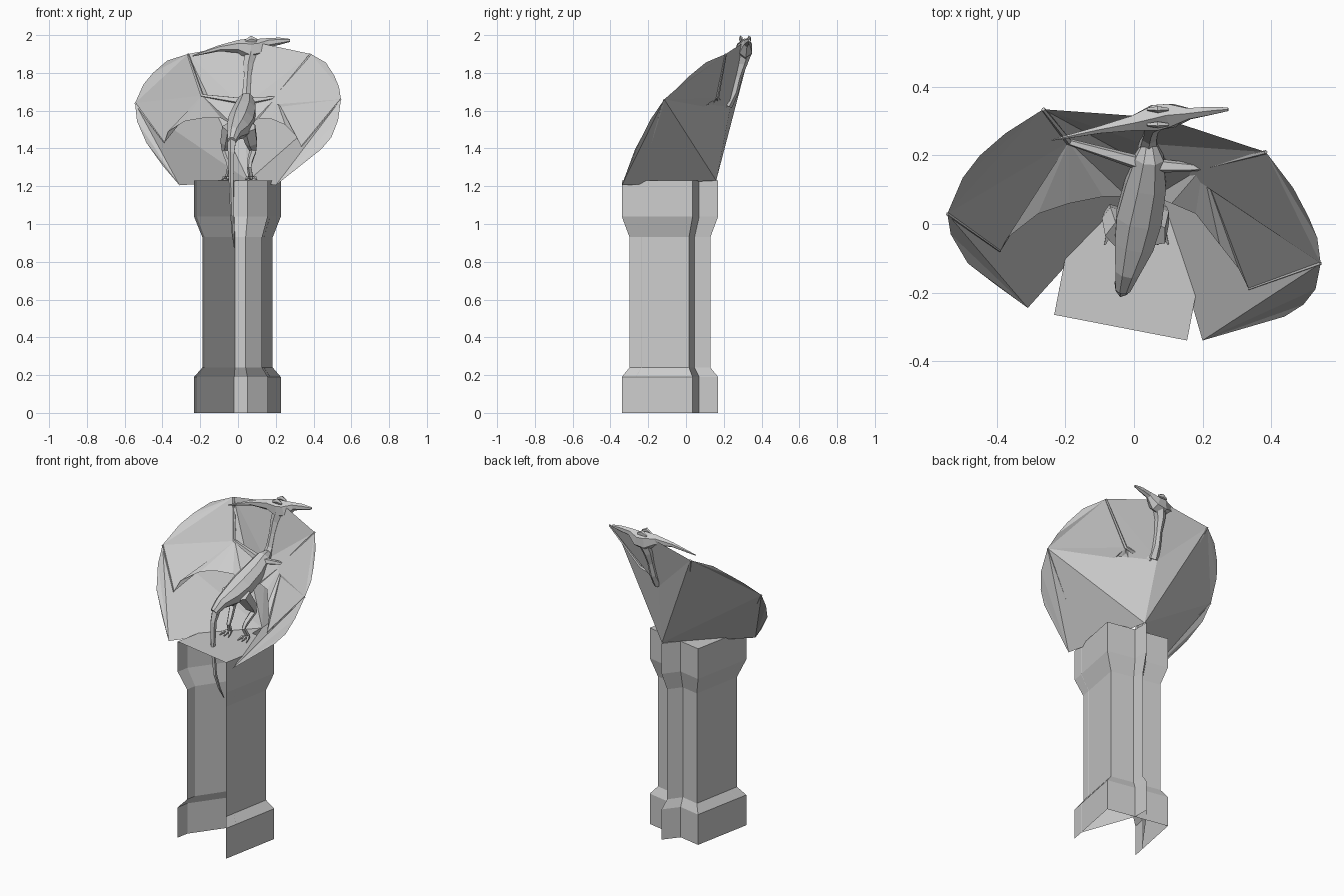
import bpy, bmesh, math
from mathutils import Vector


def make(name, verts, faces):
    mesh = bpy.data.meshes.new(name)
    mesh.from_pydata([tuple(v) for v in verts], [], faces)
    mesh.update()
    ob = bpy.data.objects.new(name, mesh)
    bpy.context.collection.objects.link(ob)
    return ob


def tube(name, path, sides=6, ref=(1, 0, 0), flat=1.0):
    """Loft low-poly rings along (x, y, z, radius) points; flat scales the width along ref."""
    pts = [Vector(p[:3]) for p in path]
    verts, faces = [], []
    for i, p in enumerate(pts):
        d = (pts[min(i + 1, len(pts) - 1)] - pts[max(i - 1, 0)]).normalized()
        u = Vector(ref)
        u = (u - d * u.dot(d)).normalized()
        v = d.cross(u)
        for k in range(sides):
            a = 2 * math.pi * (k + 0.5) / sides
            verts.append(p + path[i][3] * (u * math.cos(a) * flat + v * math.sin(a)))
    for i in range(len(pts) - 1):
        for k in range(sides):
            a, b = i * sides + k, i * sides + (k + 1) % sides
            faces.append((a, b, b + sides, a + sides))
    n = len(verts)
    faces += [tuple(range(sides))[::-1], tuple(range(n - sides, n))]
    return make(name, verts, faces)


def fan_sheet(name, strips):
    """Each strip is a hub followed by a chain of rim points, filled as triangles."""
    verts, faces = [], []
    for strip in strips:
        o = len(verts)
        verts += strip
        faces += [(o, o + i, o + i + 1) for i in range(1, len(strip) - 1)]
    ob = make(name, verts, faces)
    bm = bmesh.new()
    bm.from_mesh(ob.data)
    bmesh.ops.remove_doubles(bm, verts=bm.verts, dist=0.0005)
    bmesh.ops.recalc_face_normals(bm, faces=bm.faces)
    bm.to_mesh(ob.data)
    bm.free()
    return ob


def pillar_walls(name, plan, cap=False):
    """Sweep an open plan line up through the base, shaft and capital."""
    levels = [(0, 1), (0.19, 1), (0.24, 0.81), (0.93, 0.81), (1.04, 1), (1.23, 1)]
    verts = [(x * s, -0.085 + (y + 0.085) * (s + 0.03 * (s < 1)), z)
             for z, s in levels for x, y in plan]
    n = len(plan)
    faces = [(i * n + k, i * n + k + 1, (i + 1) * n + k + 1, (i + 1) * n + k)
             for i in range(len(levels) - 1) for k in range(n - 1)]
    if cap:
        faces.append(tuple(range(len(verts) - n, len(verts))))
    return make(name, verts, faces)


# Pillar: open front and bottom, a wedge rib on the back, slanted niche walls inside
pillar_walls("pillar", [(0.155, -0.34), (0.227, 0.035), (0.05, 0.07), (0.05, 0.17),
                        (-0.02, 0.082), (-0.16, 0.109), (-0.233, -0.265)], cap=True)
pillar_walls("pillar_niche", [(0.17, -0.266), (0.05, 0.07), (-0.02, 0.082), (-0.219, -0.19)])

# Key points of the cloak of wings
crown = (0.08, 0.31, 1.965)
nape = (0.025, 0.235, 1.62)
base = (0.055, 0.16, 1.23)
wings = {
    "left": dict(
        arc1=[(-0.265, 0.335, 1.90), (-0.375, 0.265, 1.865), (-0.45, 0.20, 1.80),
              (-0.50, 0.135, 1.74), (-0.545, 0.03, 1.64)],
        arc2=[(-0.545, 0.03, 1.64), (-0.535, -0.03, 1.545), (-0.485, -0.115, 1.43),
              (-0.40, -0.18, 1.31), (-0.31, -0.245, 1.205)],
        shoulder=(0.01, 0.18, 1.65), elbow=(-0.19, 0.24, 1.68),
        finger=(-0.39, -0.08, 1.43),
        trail=[(-0.37, -0.04, 1.49), (-0.28, 0.03, 1.545), (-0.19, 0.06, 1.56),
               (-0.09, 0.08, 1.56), (-0.02, 0.08, 1.52)]),
    "right": dict(
        arc1=[(0.385, 0.21, 1.90), (0.465, 0.105, 1.855), (0.51, 0.02, 1.785),
              (0.535, -0.04, 1.725), (0.545, -0.115, 1.66)],
        arc2=[(0.545, -0.115, 1.66), (0.53, -0.19, 1.55), (0.495, -0.235, 1.46),
              (0.44, -0.27, 1.395), (0.20, -0.34, 1.205)],
        shoulder=(0.07, 0.17, 1.65), elbow=(0.20, 0.165, 1.67),
        finger=(0.335, -0.19, 1.41),
        trail=[(0.305, -0.13, 1.47), (0.25, -0.06, 1.525), (0.18, 0.03, 1.555),
               (0.11, 0.06, 1.56), (0.06, 0.08, 1.52)]),
}
for side, w in wings.items():
    wrist, mid, tip = w["arc1"][0], w["arc1"][-1], w["arc2"][-1]
    # Outer shell of the wing; the right one folds in at the nape
    if side == "left":
        big = [[nape, wrist, base], [base, wrist, mid, tip]]
    else:
        big = [[nape, wrist, mid, base], [base, mid, tip]]
    fan_sheet(side + "_wing_shell", big + [
        [crown, wrist, nape], [wrist] + w["arc1"][1:], [tip] + w["arc2"][:-1]])
    # Inner membrane with its curved trailing edge
    fan_sheet(side + "_wing_membrane", [
        [w["elbow"], wrist, mid, w["finger"]] + w["trail"] + [w["shoulder"]]])
    # Arm and folded finger
    tube(side + "_arm", [(*w["shoulder"], 0.022), (*w["elbow"], 0.010), (*wrist, 0.006)],
         5, (0, 0, 1))
    tube(side + "_finger", [(*mid, 0.005), (*w["finger"], 0.003)], 4, (0, 1, 0))

# Body, neck and hanging tail
tube("body", [(0.045, 0.235, 1.67, 0.022), (0.045, 0.195, 1.655, 0.045), (0.035, 0.12, 1.60, 0.064),
              (0.015, 0.02, 1.54, 0.072), (0.0, -0.06, 1.505, 0.062),
              (-0.02, -0.14, 1.48, 0.038), (-0.033, -0.19, 1.44, 0.024)], 8)
tube("neck", [(0.04, 0.215, 1.63, 0.032), (0.045, 0.255, 1.70, 0.024),
              (0.05, 0.275, 1.78, 0.022), (0.055, 0.295, 1.85, 0.030),
              (0.07, 0.31, 1.91, 0.038)], 6)
tube("tail", [(-0.03, -0.17, 1.46, 0.027), (-0.035, -0.195, 1.38, 0.019),
              (-0.035, -0.20, 1.22, 0.014), (-0.03, -0.185, 1.05, 0.011),
              (-0.025, -0.15, 0.95, 0.008), (-0.02, -0.11, 0.875, 0.002)], 5)

# Head: long crest to one side, beak to the other
tube("head", [(-0.24, 0.245, 1.89, 0.003), (-0.10, 0.275, 1.93, 0.016),
              (0.0, 0.295, 1.94, 0.034), (0.06, 0.31, 1.925, 0.058),
              (0.11, 0.317, 1.93, 0.052), (0.16, 0.322, 1.96, 0.025),
              (0.22, 0.33, 1.968, 0.019), (0.275, 0.335, 1.972, 0.008)], 6, (0, 1, 0), 0.75)
for y in (0.29, 0.335):
    tube("eye_ridge", [(0.04, y, 1.968, 0.008), (0.07, y, 1.98, 0.018), (0.10, y, 1.972, 0.008)],
         5, (0, 1, 0), 0.6)

# Legs with thigh, shin, foot and toes
for side, x, s in (("left", -0.04, -1), ("right", 0.055, 1)):
    tube(side + "_leg", [(x, -0.03, 1.51, 0.045), (x + s * 0.018, 0.02, 1.43, 0.036),
                         (x + s * 0.025, 0.04, 1.385, 0.020), (x + s * 0.008, -0.01, 1.33, 0.016),
                         (x + s * 0.005, -0.03, 1.30, 0.013), (x + s * 0.015, 0.0, 1.24, 0.014)], 5)
    for spread in (-0.03, 0, 0.03):
        tube(side + "_toe", [(x + s * 0.015, 0.005, 1.245, 0.012),
                             (x + s * 0.015 + spread * 0.7, -0.035, 1.245, 0.009),
                             (x + s * 0.015 + spread, -0.06, 1.234, 0.003)], 4)
